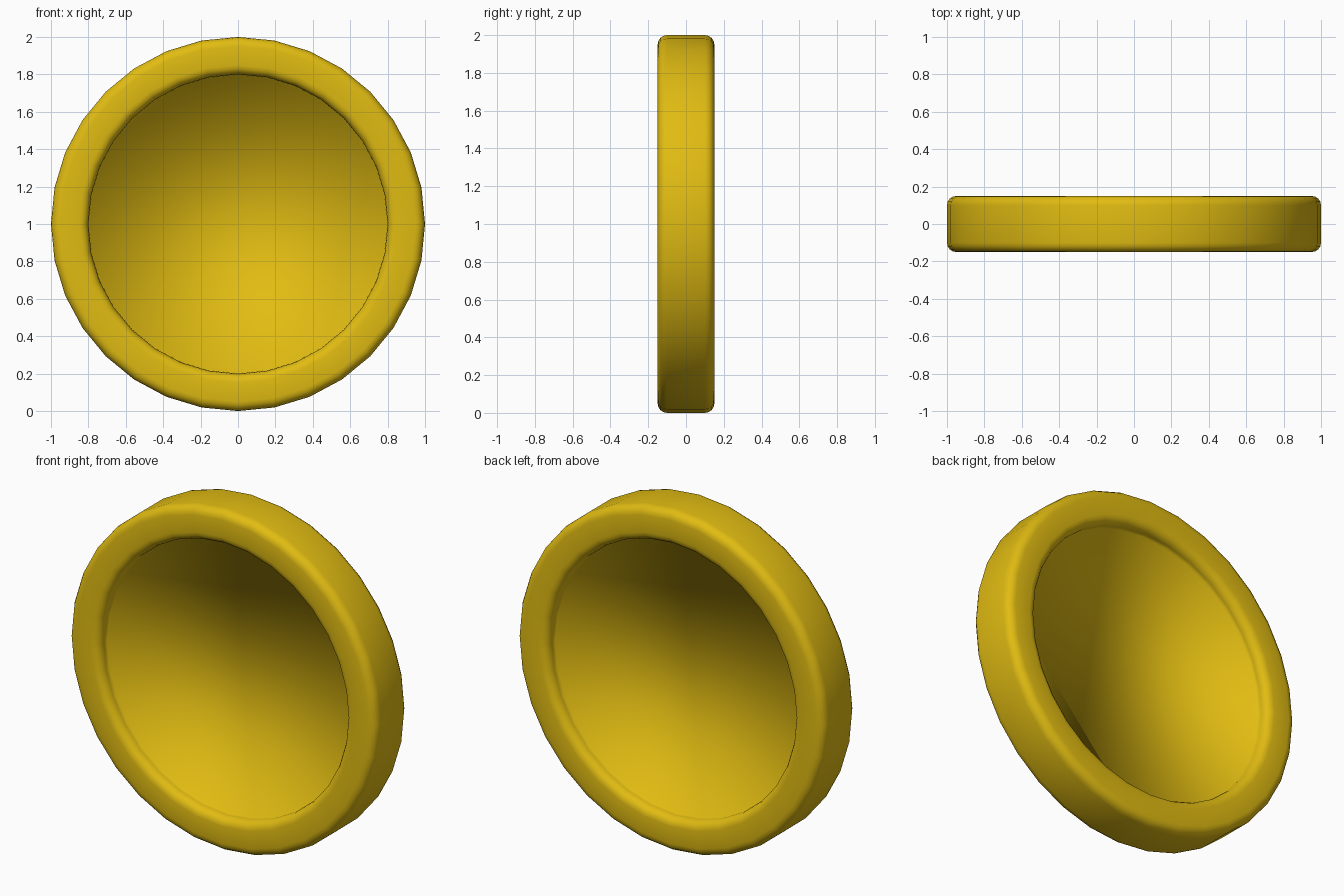
import bpy, bmesh
from math import sin, cos, pi

if "Cube" in bpy.data.objects:
    bpy.data.objects.remove(bpy.data.objects["Cube"])

SIDES = 32         # facets around the rim
HALF = 0.15        # half thickness
OUTER, INNER = 1.0, 0.8
BEVEL, STEPS = 0.05, 4
RECESS = 0.07      # distance of each inner face from the mid plane


def arc(cx, cy, start):
    """Quarter-circle of (radius, y) points, turning clockwise from start."""
    return [(cx + BEVEL * cos(start - pi / 2 * i / STEPS),
             cy + BEVEL * sin(start - pi / 2 * i / STEPS)) for i in range(STEPS + 1)]


# Half profile: back recess edge, rounded inner lip, rounded outer corner; then mirrored
back = [(INNER, RECESS)]
back += arc(INNER + BEVEL, HALF - BEVEL, pi)
back += arc(OUTER - BEVEL, HALF - BEVEL, pi / 2)
profile = back + [(r, -y) for r, y in reversed(back)]

# Lathe the profile around the y axis
bm = bmesh.new()
rings = []
for r, y in profile:
    rings.append([bm.verts.new((r * cos(2 * pi * k / SIDES), y, 1 + r * sin(2 * pi * k / SIDES)))
                  for k in range(SIDES)])
for a, b in zip(rings, rings[1:]):
    for k in range(SIDES):
        n = (k + 1) % SIDES
        bm.faces.new((a[k], a[n], b[n], b[k]))

# Recessed faces on both sides, single polygons smoothed into the lip
bm.faces.new(rings[0])
bm.faces.new(rings[-1])
bmesh.ops.recalc_face_normals(bm, faces=bm.faces[:])
for f in bm.faces:
    f.smooth = True

mesh = bpy.data.meshes.new("rimmed_disc")
bm.to_mesh(mesh)
bm.free()
disc = bpy.data.objects.new("rimmed_disc", mesh)
bpy.context.collection.objects.link(disc)

# Gold colour
gold = bpy.data.materials.new("gold")
gold.diffuse_color = (0.75, 0.5, 0.006, 1)
gold.use_nodes = True
gold.node_tree.nodes["Principled BSDF"].inputs["Base Color"].default_value = gold.diffuse_color
mesh.materials.append(gold)
